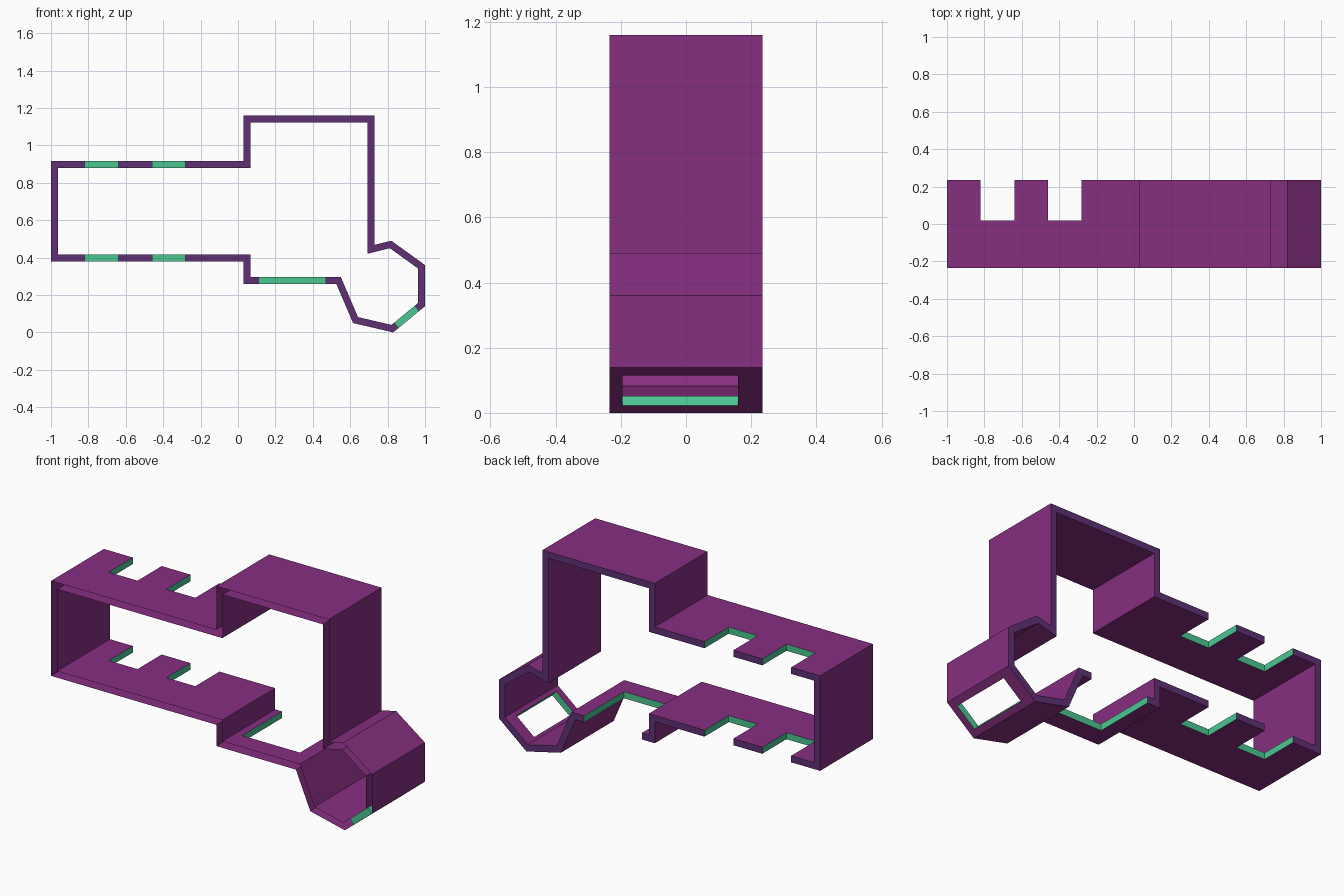
import bpy, bmesh, math
from mathutils import Vector, Matrix

if "Cube" in bpy.data.objects:
    bpy.data.objects.remove(bpy.data.objects["Cube"])

HALF = 0.235   # half depth in y
WALL = 0.037   # wall thickness

# Materials: walls, cut edges, back rim
def material(name, r, g, b):
    def lin(c):
        c /= 255
        return c / 12.92 if c <= 0.04045 else ((c + 0.055) / 1.055) ** 2.4
    m = bpy.data.materials.new(name)
    m.diffuse_color = (lin(r), lin(g), lin(b), 1)
    m.use_nodes = True
    m.node_tree.nodes["Principled BSDF"].inputs["Base Color"].default_value = m.diffuse_color
    return m

MATS = [material("purple", 134, 46, 128),
        material("green", 76, 198, 145),
        material("violet", 94, 48, 116)]

def make_object(name, bm):
    me = bpy.data.meshes.new(name)
    bm.to_mesh(me)
    bm.free()
    for m in MATS:
        me.materials.append(m)
    ob = bpy.data.objects.new(name, me)
    bpy.context.collection.objects.link(ob)
    return ob

# Outer outline in x, z (counter-clockwise)
outer = [Vector(p) for p in (
    (-1, .38), (.03, .38), (.03, .26), (.525, .26), (.615, .05), (.83, 0),
    (1, .14), (1, .36), (.82, .49), (.73, .468), (.73, 1.16), (.03, 1.16),
    (.03, .915), (-1, .915))]

# Inner outline: mitred inward offset
def offset(pts, d):
    out = []
    for i, p in enumerate(pts):
        a = (p - pts[i - 1]).normalized()
        b = (pts[(i + 1) % len(pts)] - p).normalized()
        na, nb = Vector((-a.y, a.x)), Vector((-b.y, b.x))
        out.append(p + (na + nb) * d / (1 + na.dot(nb)))
    return out

inner = offset(outer, WALL)

# Hollow frame: both outlines swept along y
bm = bmesh.new()
def ring(pts, y):
    return [bm.verts.new((p.x, y, p.y)) for p in pts]
rings = [ring(outer, -HALF), ring(outer, HALF), ring(inner, HALF), ring(inner, -HALF)]
n = len(outer)
for k in range(4):
    r, s = rings[k], rings[(k + 1) % 4]
    for i in range(n):
        j = (i + 1) % n
        bm.faces.new((r[i], r[j], s[j], s[i]))
bmesh.ops.recalc_face_normals(bm, faces=bm.faces)
frame = make_object("wall_frame", bm)

# Cutter boxes: two back slots, floor slot, slanted window
bm = bmesh.new()
def box(x0, x1, y0, y1, z0, z1, angle=0):
    c = Vector(((x0 + x1) / 2, (y0 + y1) / 2, (z0 + z1) / 2))
    size = Vector((x1 - x0, y1 - y0, z1 - z0))
    bmesh.ops.create_cube(bm, size=1, matrix=Matrix.Translation(c)
                          @ Matrix.Rotation(-angle, 4, 'Y') @ Matrix.Diagonal(size).to_4x4())
for x in (-.82, -.46):
    box(x, x + .18, .02, .4, .3, 1)
box(.11, .47, -.12, .4, .2, .35)
box(.84, .984, -.195, .16, .02, .12, math.atan2(.14, .17))
for f in bm.faces:
    f.material_index = 1
bmesh.ops.recalc_face_normals(bm, faces=bm.faces)
cutter = make_object("slot_cutter", bm)
cutter.hide_render = True

mod = frame.modifiers.new("slots", 'BOOLEAN')
mod.operation = 'DIFFERENCE'
mod.solver = 'EXACT'
mod.object = cutter
bpy.context.view_layer.objects.active = frame
bpy.ops.object.modifier_apply(modifier=mod.name)
bpy.data.objects.remove(cutter)

# Back rim is violet; front rim is left open
bm = bmesh.new()
bm.from_mesh(frame.data)
bm.normal_update()
front = []
for f in bm.faces:
    y = f.calc_center_median().y
    if y > HALF - .001:
        f.material_index = 2
    elif y < -HALF + .001:
        front.append(f)
bmesh.ops.delete(bm, geom=front, context='FACES_ONLY')
bm.to_mesh(frame.data)
bm.free()
